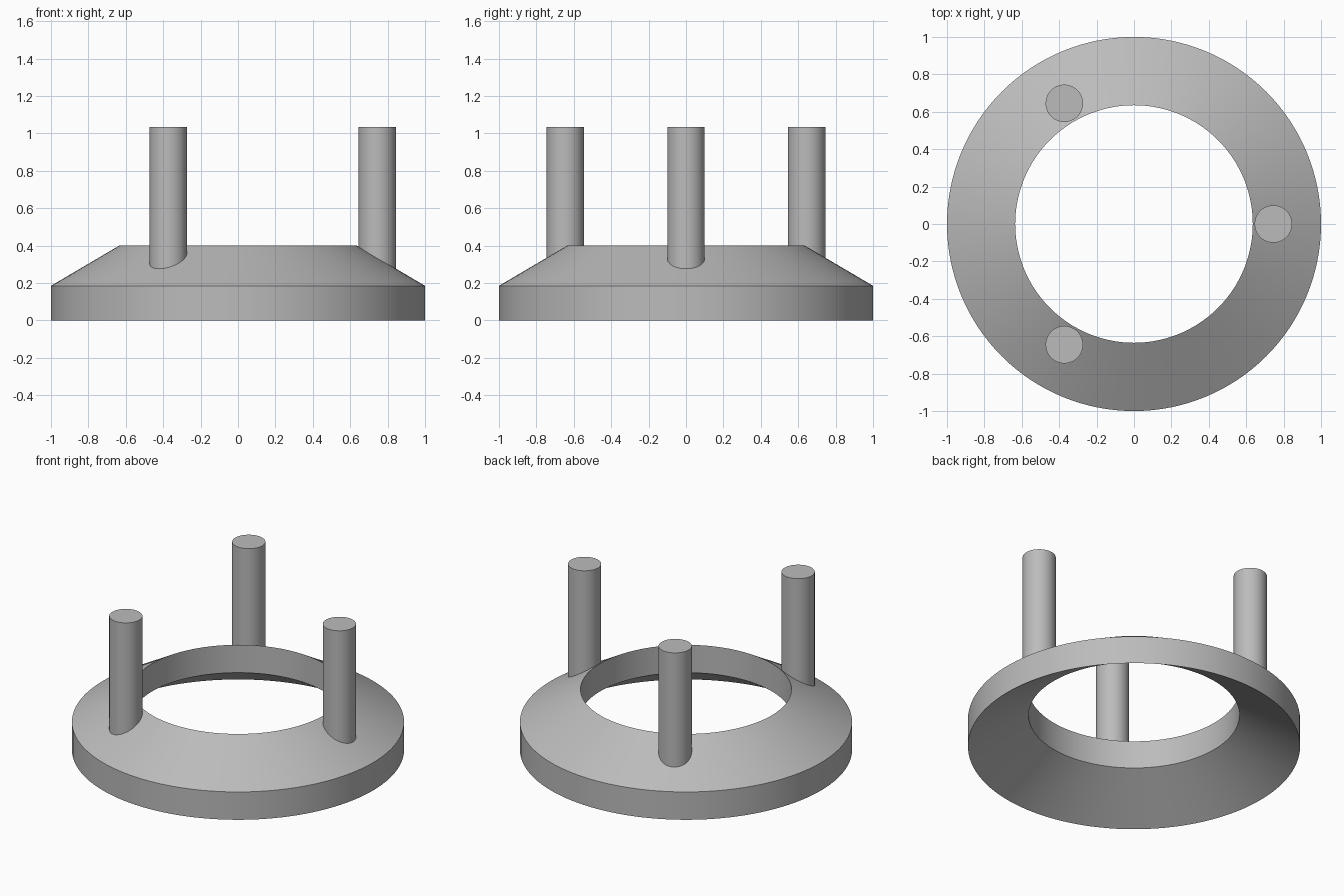
import bpy, bmesh, math
from mathutils import Matrix, Vector

cube = bpy.data.objects.get("Cube")
if cube:
    bpy.data.objects.remove(cube, do_unlink=True)

# Single plain grey
grey = bpy.data.materials.new("plain_grey")
grey.use_nodes = True
colour = (0.5, 0.5, 0.5, 1)
grey.diffuse_color = colour
grey.node_tree.nodes["Principled BSDF"].inputs["Base Color"].default_value = colour


def finish(bm, name):
    """Turn a bmesh into a smooth-shaded object with sharp edges kept."""
    bmesh.ops.recalc_face_normals(bm, faces=bm.faces)
    mesh = bpy.data.meshes.new(name)
    bm.to_mesh(mesh)
    bm.free()
    mesh.materials.append(grey)
    obj = bpy.data.objects.new(name, mesh)
    bpy.context.collection.objects.link(obj)
    bpy.ops.object.select_all(action="DESELECT")
    obj.select_set(True)
    bpy.context.view_layer.objects.active = obj
    bpy.ops.object.shade_smooth_by_angle(angle=math.radians(25))
    return obj


# Conical ring: slanted section of constant height, revolved around z
OUTER, INNER, WALL, TOP = 1.0, 0.635, 0.185, 0.4
profile = [(OUTER, 0), (OUTER, WALL), (INNER, TOP), (INNER, TOP - WALL)]
bm = bmesh.new()
verts = [bm.verts.new((r, 0, z)) for r, z in profile]
edges = [bm.edges.new((verts[i], verts[i - 1])) for i in range(len(verts))]
bmesh.ops.spin(bm, geom=verts + edges, cent=(0, 0, 0), axis=(0, 0, 1),
               angle=math.tau, steps=128, use_merge=True)
bmesh.ops.remove_doubles(bm, verts=bm.verts, dist=0.0001)
finish(bm, "conical_ring")

# Three upright posts, their feet sunk inside the ring
POST_BASE, POST_TOP = 0.23, 1.035
for i, name in enumerate(("left_post", "back_right_post", "front_right_post")):
    turn = Matrix.Rotation(i * math.tau / 3, 4, "Z")
    centre = turn @ Vector((0.745, 0, (POST_BASE + POST_TOP) / 2))
    bm = bmesh.new()
    bmesh.ops.create_cone(bm, cap_ends=True, segments=64, radius1=0.1, radius2=0.1,
                          depth=POST_TOP - POST_BASE,
                          matrix=Matrix.Translation(centre))
    finish(bm, name)
